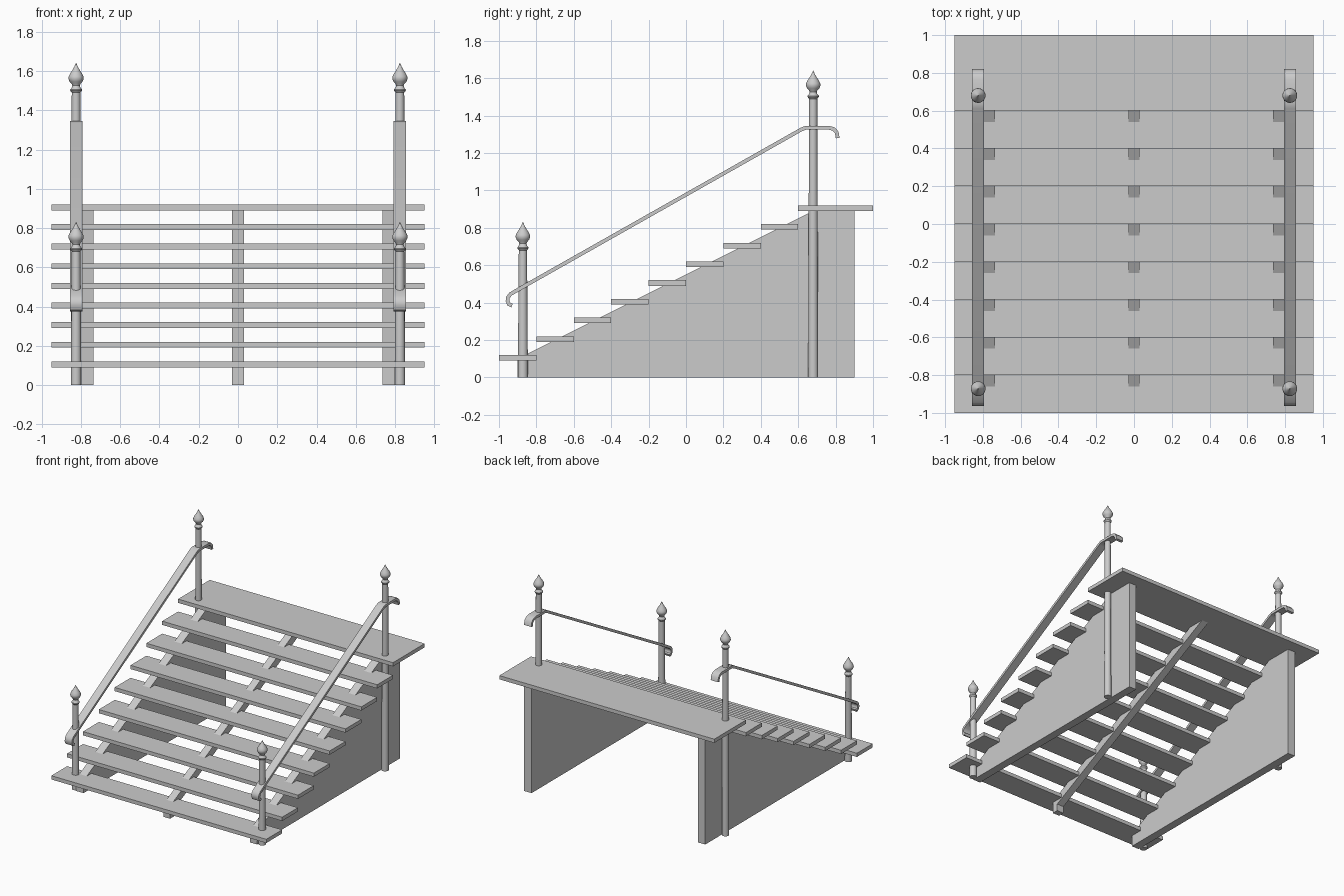
import bpy, bmesh, math
from mathutils import Vector

if "Cube" in bpy.data.objects:
    bpy.data.objects.remove(bpy.data.objects["Cube"])


def finish(name, bm, smooth=False):
    bmesh.ops.recalc_face_normals(bm, faces=bm.faces)
    me = bpy.data.meshes.new(name)
    bm.to_mesh(me)
    bm.free()
    ob = bpy.data.objects.new(name, me)
    bpy.context.collection.objects.link(ob)
    if smooth:
        bpy.context.view_layer.objects.active = ob
        ob.select_set(True)
        bpy.ops.object.shade_smooth_by_angle(angle=math.radians(35))
        ob.select_set(False)
    return ob


def loft(name, rings, smooth=False):
    """Skin a list of closed rings and cap both ends."""
    bm = bmesh.new()
    vs = [[bm.verts.new(p) for p in r] for r in rings]
    n = len(rings[0])
    for a, b in zip(vs, vs[1:]):
        for i in range(n):
            j = (i + 1) % n
            bm.faces.new((a[i], a[j], b[j], b[i]))
    bm.faces.new(vs[0])
    bm.faces.new(vs[-1])
    return finish(name, bm, smooth)


def board(name, outline, x0, x1):
    """Extrude a y-z outline across x."""
    return loft(name, [[(x, y, z) for y, z in outline] for x in (x0, x1)])


def lathe(name, profile, x, y, z, n=24):
    """Turn an (radius, height) profile around a vertical axis."""
    rings = [[(x + r * math.cos(2 * math.pi * i / n),
               y + r * math.sin(2 * math.pi * i / n), z + h) for i in range(n)]
             for r, h in profile]
    return loft(name, rings, True)


def ribbon(name, path, x, width, thick):
    """Flat bar following a y-z path."""
    pts = [Vector(p) for p in path]
    rings = []
    for i, p in enumerate(pts):
        dirs = []
        if i > 0:
            dirs.append((p - pts[i - 1]).normalized())
        if i < len(pts) - 1:
            dirs.append((pts[i + 1] - p).normalized())
        t = sum(dirs, Vector((0, 0))).normalized()
        k = thick / 2 / t.dot(dirs[0])
        nrm = Vector((-t.y, t.x)) * k
        a, b = p + nrm, p - nrm
        w = width / 2
        rings.append([(x - w, a.x, a.y), (x + w, a.x, a.y),
                      (x + w, b.x, b.y), (x - w, b.x, b.y)])
    return loft(name, rings, True)


# Treads and top landing
for i in range(9):
    y0, y1 = -1 + 0.2 * i, (-0.8 + 0.2 * i if i < 8 else 1.0)
    z0, z1 = 0.09 + 0.1 * i, 0.12 + 0.1 * i
    board("landing" if i == 8 else f"tread_{i + 1}",
          [(y0, z0), (y1, z0), (y1, z1), (y0, z1)], -0.95, 0.95)

# Central sloping stringer with a small foot
board("centre_stringer",
      [(-0.9, 0), (-0.85, 0), (-0.85, 0.055), (0.82, 0.89), (0.68, 0.89), (-0.9, 0.1)],
      -0.03, 0.03)

side_panel = [(-0.9, 0), (0.9, 0), (0.9, 0.89), (0.68, 0.89), (-0.9, 0.1)]
finial = [(0.022, -0.01), (0.030, 0.0), (0.030, 0.006), (0.022, 0.015), (0.019, 0.026),
          (0.022, 0.034), (0.033, 0.046), (0.039, 0.060), (0.038, 0.072),
          (0.030, 0.088), (0.018, 0.106), (0.009, 0.122), (0.001, 0.14)]
rail = [(-0.93, 0.384), (-0.946, 0.391), (-0.954, 0.408), (-0.952, 0.428),
        (-0.938, 0.446), (-0.89, 0.474), (0.615, 1.325), (0.64, 1.335), (0.765, 1.335),
        (0.79, 1.328), (0.806, 1.31), (0.811, 1.28)]

for side, s in (("left", -1), ("right", 1)):
    # Solid side panel
    board(f"{side}_side_panel", side_panel, s * 0.735, s * 0.8)
    # Turned posts with finials
    for end, y, h in (("front", -0.872, 0.69), ("back", 0.68, 1.5)):
        lathe(f"{side}_{end}_post", [(0.027, 0), (0.022, h)], s * 0.825, y, 0)
        lathe(f"{side}_{end}_finial", finial, s * 0.825, y, h)
    # Flat handrail with curled ends
    ribbon(f"{side}_handrail", rail, s * 0.825, 0.064, 0.02)
